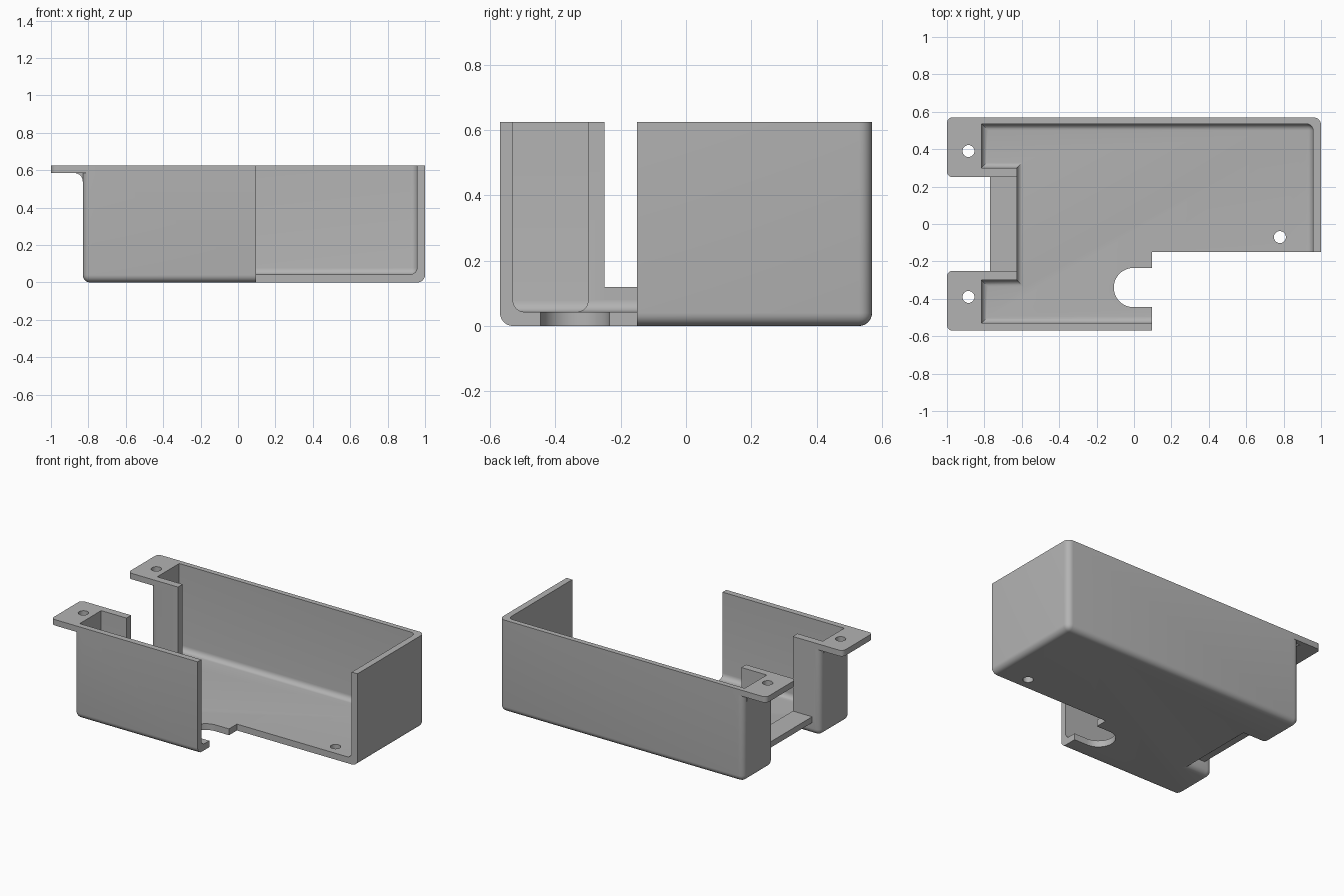
import bpy, bmesh, math

if "Cube" in bpy.data.objects:
    bpy.data.objects.remove(bpy.data.objects["Cube"])

grey = bpy.data.materials.new("grey_plastic")
grey.diffuse_color = (0.45, 0.45, 0.45, 1)
grey.use_nodes = True
grey.node_tree.nodes["Principled BSDF"].inputs["Base Color"].default_value = grey.diffuse_color


def prism(name, outline, low, high, round_edge=None, radius=0.04, axis="z"):
    """Extrude an outline along z or y and round the edges picked by a rule."""
    bm = bmesh.new()
    place = (lambda a, b, h: (a, b, h)) if axis == "z" else (lambda a, b, h: (a, h, b))
    face = bm.faces.new([bm.verts.new(place(a, b, low)) for a, b in outline])
    top = bmesh.ops.extrude_face_region(bm, geom=[face])["geom"]
    step = place(0, 0, high - low)
    bmesh.ops.translate(bm, vec=step, verts=[g for g in top if isinstance(g, bmesh.types.BMVert)])
    bmesh.ops.recalc_face_normals(bm, faces=bm.faces)
    if round_edge:
        edges = [e for e in bm.edges if round_edge(e.verts[0].co, e.verts[1].co)]
        bmesh.ops.bevel(bm, geom=edges, offset=radius, segments=6, profile=0.5,
                        affect="EDGES", clamp_overlap=False)
    mesh = bpy.data.meshes.new(name)
    bm.to_mesh(mesh)
    bm.free()
    mesh.materials.append(grey)
    obj = bpy.data.objects.new(name, mesh)
    bpy.context.collection.objects.link(obj)
    return obj


def rect(x0, x1, y0, y1):
    return [(x0, y0), (x1, y0), (x1, y1), (x0, y1)]


def circle(x, y, r, n=32):
    return [(x + r * math.cos(2 * math.pi * i / n), y + r * math.sin(2 * math.pi * i / n))
            for i in range(n)]


def combine(target, tool, operation):
    mod = target.modifiers.new("join", "BOOLEAN")
    mod.operation, mod.solver, mod.object = operation, "EXACT", tool
    bpy.context.view_layer.objects.active = target
    bpy.ops.object.modifier_apply(modifier=mod.name)
    bpy.data.objects.remove(tool)


def upright(a, b):
    return abs(a.z - b.z) > 0.01


TOP = 0.625

# Outer body with a notch between two corner columns at the left end
outline = [(-0.83, -0.57), (1, -0.57), (1, 0.57), (-0.83, 0.57),
           (-0.83, 0.25), (-0.66, 0.25), (-0.66, -0.25), (-0.83, -0.25)]
body = prism("open_tray", outline, 0, TOP,
             lambda a, b: (a.z < 0.01 and b.z < 0.01) or (upright(a, b) and abs(a.x + 0.66) > 0.01))

# Mounting ears with a curved fillet below each one
for s in (-1, 1):
    y0, y1 = sorted((s * 0.25, s * 0.57))
    ear = prism("ear", rect(-1, -0.76, y0, y1), 0.585, TOP,
                lambda a, b: upright(a, b) and a.x < -0.9, 0.03)
    combine(body, ear, "UNION")
    arc = [(-0.875 + 0.045 * math.sin(t * math.pi / 12), 0.545 + 0.045 * math.cos(t * math.pi / 12) - 0.005)
           for t in range(7)]
    web = prism("ear_fillet", arc + [(-0.82, 0.54), (-0.82, 0.59), (-0.875, 0.59)],
                y0 + 0.035, y1 - 0.035, axis="y")
    combine(body, web, "UNION")

# Inner cavity with a pocket in each column
cavity = [(-0.625, -0.3), (-0.815, -0.3), (-0.815, -0.53), (0.957, -0.53),
          (0.957, 0.535), (-0.815, 0.535), (-0.815, 0.3), (-0.625, 0.3)]
combine(body, prism("cavity", cavity, 0.043, 0.8,
                    lambda a, b: (a.z < 0.1 and b.z < 0.1) or (upright(a, b) and a.x > 0.9 and a.y > 0),
                    0.035), "DIFFERENCE")

# Cable opening above a low sill in the left end
combine(body, prism("end_opening", rect(-0.9, -0.6, -0.25, 0.25), 0.12, 0.8), "DIFFERENCE")
combine(body, prism("sill", rect(-0.77, -0.625, -0.25, 0.25), 0.08, 0.12), "UNION")

# Cut-away front right corner
combine(body, prism("corner_cut", rect(0.097, 1.2, -0.8, -0.15), -0.1, 0.8), "DIFFERENCE")

# Round-ended slot in the floor
slot = [(0.2, -0.235)] + [(-0.003 - 0.105 * math.sin(i * math.pi / 24),
                           -0.34 + 0.105 * math.cos(i * math.pi / 24)) for i in range(25)] + [(0.2, -0.445)]
combine(body, prism("floor_slot", slot, -0.1, 0.3), "DIFFERENCE")

# Screw holes
for x, y, low, high in ((-0.885, 0.39, 0.5, 0.8), (-0.885, -0.39, 0.5, 0.8), (0.78, -0.07, -0.1, 0.2)):
    combine(body, prism("screw_hole", circle(x, y, 0.032), low, high), "DIFFERENCE")

bpy.ops.object.select_all(action="DESELECT")
body.select_set(True)
bpy.context.view_layer.objects.active = body
bpy.ops.object.shade_smooth_by_angle(angle=math.radians(30))
